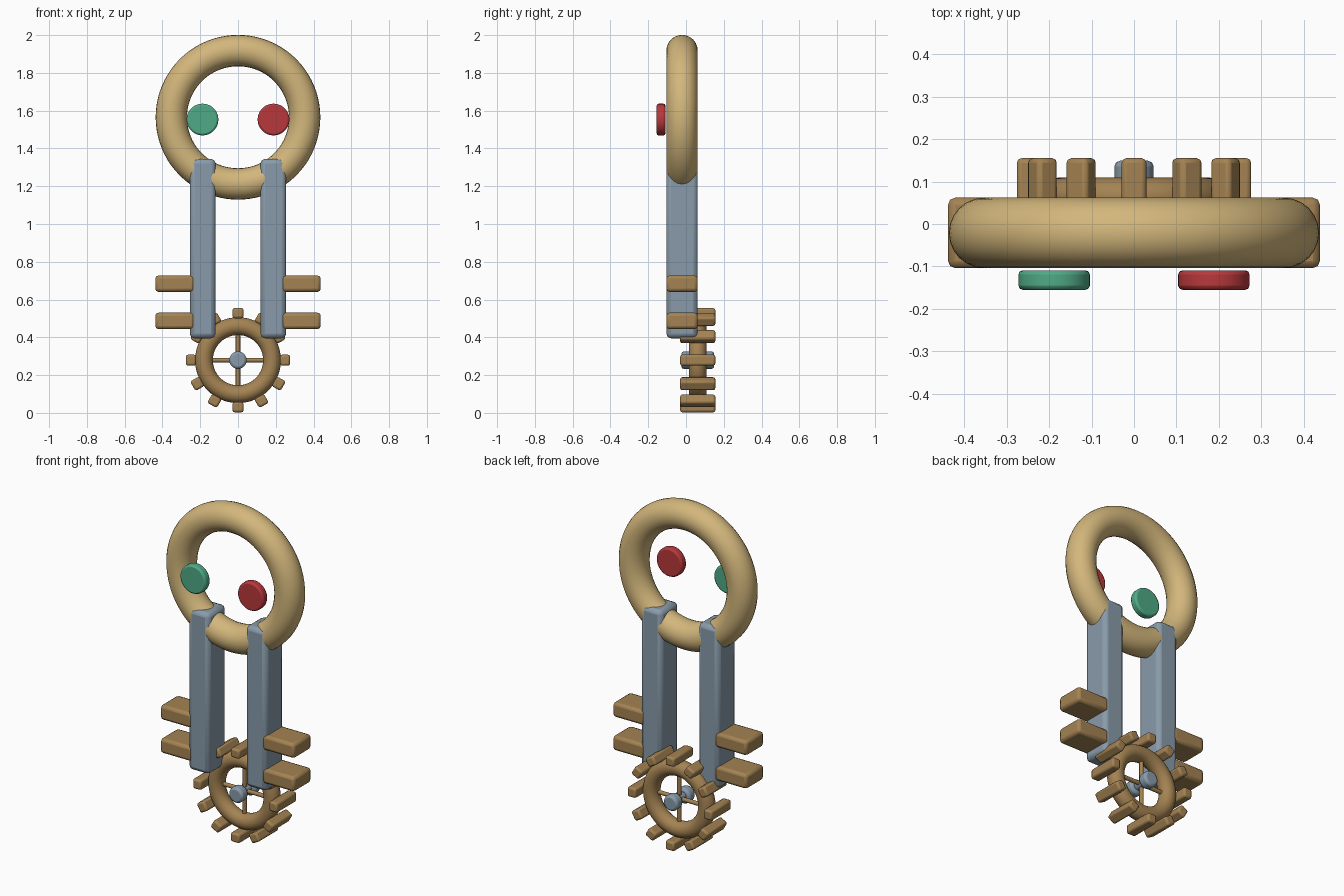
import bpy, math
from mathutils import Matrix

if "Cube" in bpy.data.objects:
    bpy.data.objects.remove(bpy.data.objects["Cube"])


def material(name, rgb):
    m = bpy.data.materials.new(name)
    m.diffuse_color = (*rgb, 1)
    m.use_nodes = True
    m.node_tree.nodes["Principled BSDF"].inputs["Base Color"].default_value = m.diffuse_color
    return m


BRASS = material("pale_brass", (0.65, 0.47, 0.20))
BRONZE = material("bronze", (0.37, 0.225, 0.085))
STEEL = material("blue_steel", (0.25, 0.33, 0.40))
GREEN = material("green", (0.08, 0.40, 0.24))
RED = material("red", (0.48, 0.04, 0.045))


def finish(name, mat, bevel=0, segments=2):
    ob = bpy.context.object
    ob.name = name
    ob.data.materials.append(mat)
    if bevel:
        b = ob.modifiers.new("rounded_edges", 'BEVEL')
        b.width, b.segments, b.limit_method = bevel, segments, 'ANGLE'
    bpy.ops.object.shade_smooth_by_angle(angle=math.radians(35))
    return ob


def box(name, loc, size, mat, bevel, angle=0):
    bpy.ops.mesh.primitive_cube_add(size=1, location=loc)
    ob = bpy.context.object
    ob.data.transform(Matrix.Diagonal((*size, 1)))
    ob.rotation_euler.y = angle
    return finish(name, mat, bevel)


def disc(name, loc, radius, depth, mat, bevel=0, verts=48, rot=(math.pi / 2, 0, 0)):
    bpy.ops.mesh.primitive_cylinder_add(vertices=verts, radius=radius, depth=depth,
                                        location=loc, rotation=rot)
    return finish(name, mat, bevel)


def ring(name, loc, major, minor, mat):
    bpy.ops.mesh.primitive_torus_add(location=loc, rotation=(math.pi / 2, 0, 0),
                                     major_radius=major, minor_radius=minor,
                                     major_segments=80, minor_segments=24)
    return finish(name, mat)


# Large handle ring
ring("handle_ring", (0, -0.021, 1.565), 0.353, 0.083, BRASS)

# Twin posts with side prongs
for s, side in ((-1, "left"), (1, "right")):
    box(f"{side}_post", (s * 0.187, -0.021, 0.87), (0.136, 0.166, 0.95), STEEL, 0.024)
    for i, z in enumerate((0.487, 0.684)):
        box(f"{side}_prong_{i}", (s * 0.333, -0.021, z), (0.21, 0.166, 0.087), BRONZE, 0.017)

# Floating round gems in front of the ring
disc("green_gem", (-0.188, -0.132, 1.553), 0.084, 0.046, GREEN, 0.010)
disc("red_gem", (0.188, -0.132, 1.553), 0.084, 0.046, RED, 0.010)

# Gear rim, teeth and spokes
WY, WZ = 0.062, 0.279
ring("gear_rim", (0, WY, WZ), 0.18, 0.047, BRONZE)
for i in range(12):
    a = i * math.tau / 12
    box(f"gear_tooth_{i}", (0.249 * math.sin(a), WY, WZ + 0.249 * math.cos(a)),
        (0.058, 0.186, 0.054), BRONZE, 0.011, a)
disc("upright_spoke", (0, WY, WZ), 0.012, 0.34, BRONZE, verts=16, rot=(0, 0, 0))
disc("level_spoke", (0, WY, WZ), 0.012, 0.34, BRONZE, verts=16, rot=(0, math.pi / 2, 0))

# Axle with a rounded cap at each end
disc("axle", (0, WY, WZ), 0.025, 0.12, STEEL, verts=24)
for s, end in ((-1, "front"), (1, "back")):
    disc(f"{end}_axle_cap", (0, WY + s * 0.058, WZ), 0.046, 0.058, STEEL, 0.013, verts=32)
